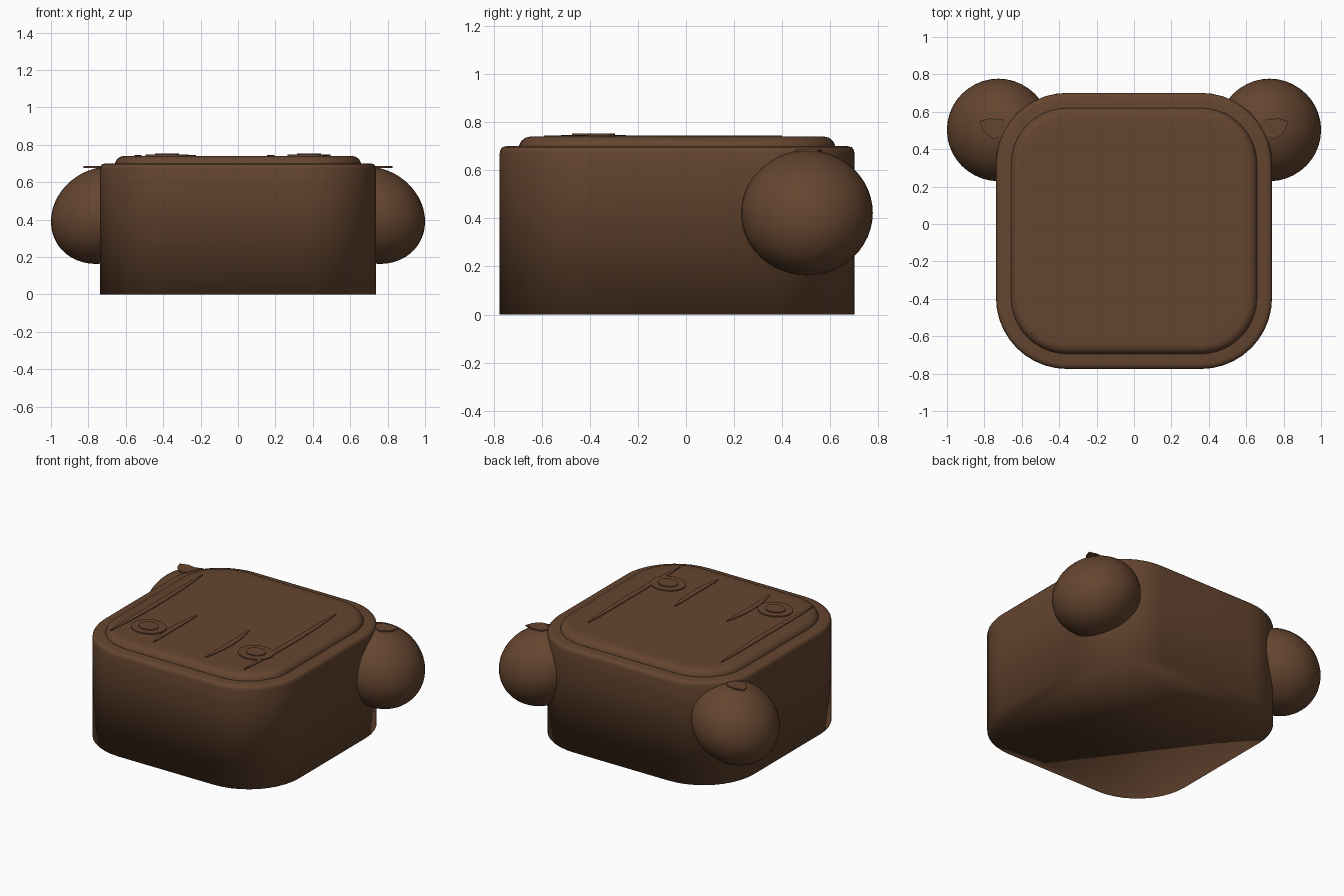
import bpy, bmesh, math

if "Cube" in bpy.data.objects:
    bpy.data.objects.remove(bpy.data.objects["Cube"])

brown = bpy.data.materials.new("brown")
brown.diffuse_color = (0.13, 0.06, 0.029, 1)
brown.use_nodes = True
brown.node_tree.nodes["Principled BSDF"].inputs["Base Color"].default_value = brown.diffuse_color
CY = -0.037  # centre of the block in y


def finish(name, bm, smooth=None):
    bmesh.ops.recalc_face_normals(bm, faces=bm.faces)
    me = bpy.data.meshes.new(name)
    bm.to_mesh(me)
    bm.free()
    me.materials.append(brown)
    ob = bpy.data.objects.new(name, me)
    bpy.context.collection.objects.link(ob)
    for p in me.polygons:
        p.use_smooth = True
    if smooth:
        bpy.context.view_layer.objects.active = ob
        ob.select_set(True)
        bpy.ops.object.shade_smooth_by_angle(angle=math.radians(smooth))
        ob.select_set(False)
    return ob


def rounded_ring(half, radius, steps=10):
    """Points round a square with rounded corners."""
    pts = []
    for k, (sx, sy) in enumerate([(1, 1), (-1, 1), (-1, -1), (1, -1)]):
        for i in range(steps + 1):
            a = math.pi / 2 * (k + i / steps)
            pts.append((sx * (half - radius) + radius * math.cos(a),
                        sy * (half - radius) + radius * math.sin(a) + CY))
    return pts


def loft(name, levels, smooth=None):
    """Stack of rounded-square rings given as (half, radius, z), capped at both ends."""
    bm = bmesh.new()
    rings = [[bm.verts.new((x, y, z)) for x, y in rounded_ring(h, r)] for h, r, z in levels]
    n = len(rings[0])
    for a, b in zip(rings, rings[1:]):
        for i in range(n):
            j = (i + 1) % n
            bm.faces.new((a[i], a[j], b[j], b[i]))
    bm.faces.new(rings[0])
    bm.faces.new(rings[-1])
    return finish(name, bm, smooth)


def plate(name, outline, z0, z1):
    """Thin flat plate from an outline."""
    bm = bmesh.new()
    lo = [bm.verts.new((x, y, z0)) for x, y in outline]
    hi = [bm.verts.new((x, y, z1)) for x, y in outline]
    bm.faces.new(lo)
    bm.faces.new(hi)
    for i in range(len(lo)):
        j = (i + 1) % len(lo)
        bm.faces.new((lo[i], lo[j], hi[j], hi[i]))
    return finish(name, bm, 30)


def oval(cx, cy, rx, ry, n=32):
    return [(cx + rx * math.cos(2 * math.pi * i / n),
             cy + ry * math.sin(2 * math.pi * i / n)) for i in range(n)]


def sliver(x, y0, y1, w, bend, n=12):
    """Slightly bent strip tapering to both ends."""
    left, right = [], []
    for i in range(n + 1):
        t = i / n
        half = w * math.sin(math.pi * t) ** 0.6 / 2 + 0.002
        cx = x + bend * math.sin(math.pi * t)
        y = y0 + (y1 - y0) * t
        left.append((cx - half, y))
        right.append((cx + half, y))
    return right + left[::-1]


# Main block with a flat, softly shaded underside and a rounded upper rim
loft("body", [(0.738, 0.38, 0.0), (0.738, 0.38, 0.67), (0.735, 0.376, 0.685),
              (0.727, 0.367, 0.696), (0.71, 0.35, 0.70), (0.60, 0.26, 0.70)])

# Raised pad on top
loft("top_pad", [(0.658, 0.30, 0.69), (0.657, 0.30, 0.705), (0.648, 0.292, 0.722),
                 (0.632, 0.278, 0.735), (0.612, 0.26, 0.74), (0.56, 0.22, 0.74)])

leaf = [(0.825, 0.55), (0.77, 0.565), (0.70, 0.557), (0.675, 0.53),
        (0.70, 0.48), (0.745, 0.455), (0.785, 0.475), (0.81, 0.505)]

# Per side: sign, long strip x, short strip x, button y
for side, s, long_x, short_x, button_y in (("left", -1, -0.545, -0.23, -0.42),
                                           ("right", 1, 0.46, 0.16, -0.35)):
    # Round ear, leaning inwards towards the top
    bm = bmesh.new()
    bmesh.ops.create_uvsphere(bm, u_segments=40, v_segments=24, radius=1)
    for v in bm.verts:
        x, y, z = v.co
        v.co = (s * (0.725 - 0.035 * z) + x * 0.273, 0.503 + y * 0.274, 0.423 + z * 0.26)
    finish(side + "_ear", bm)
    # Small leaf-shaped plate on the ear
    plate(side + "_ear_mark", [(s * x, y) for x, y in leaf], 0.677, 0.686)
    # Long and short strips and round button on the pad
    plate(side + "_long_strip", sliver(long_x, -0.59, 0.40, 0.035, 0.01), 0.736, 0.745)
    plate(side + "_short_strip", sliver(short_x, -0.58, -0.11, 0.035, s * 0.015), 0.736, 0.745)
    plate(side + "_button", oval(s * 0.38, button_y, 0.115, 0.10), 0.738, 0.747)
    plate(side + "_button_cap", oval(s * 0.38, button_y, 0.065, 0.055), 0.744, 0.753)
